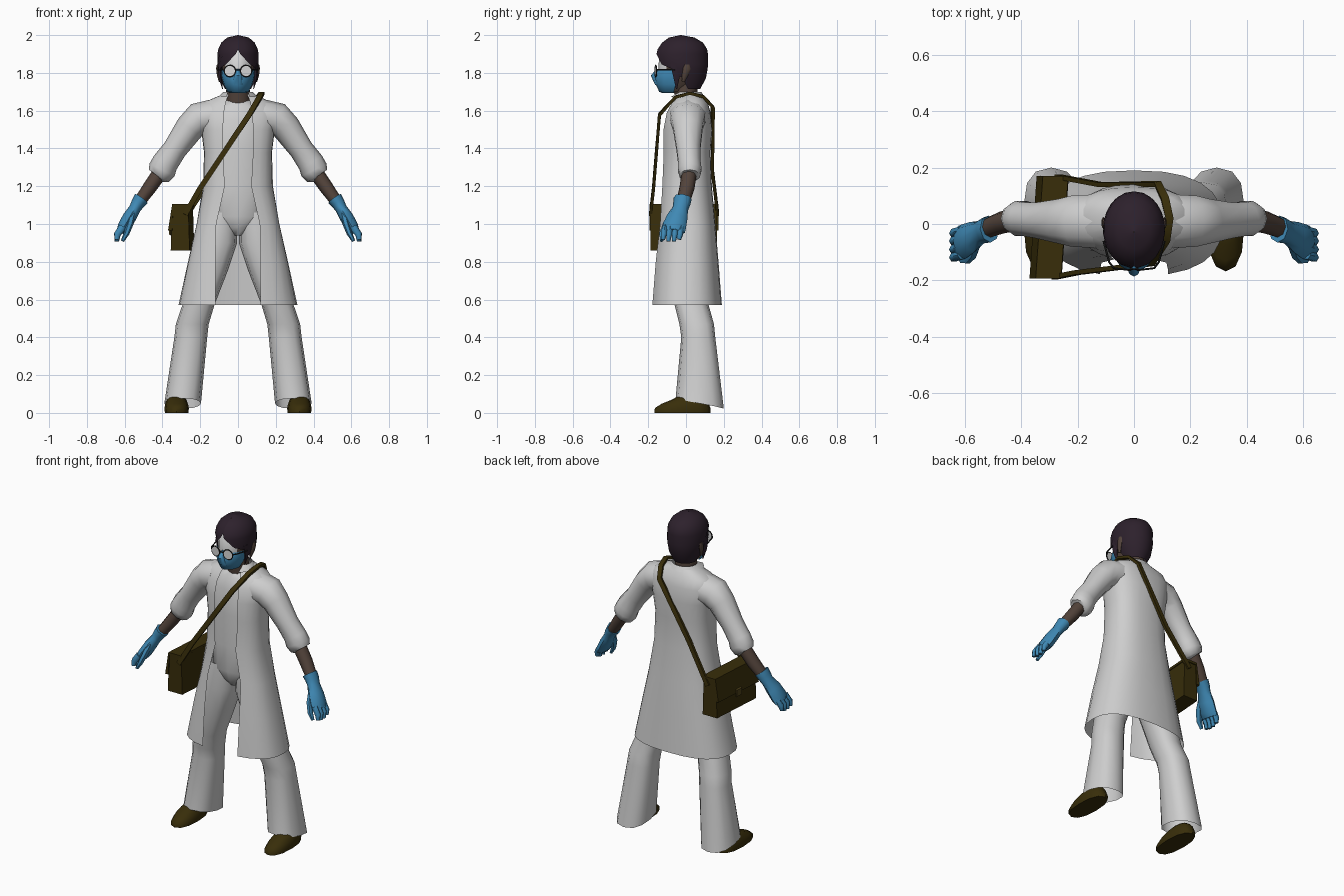
import bpy, bmesh, math
from mathutils import Vector as V


def material(name, r, g, b):
    m = bpy.data.materials.new(name)
    m.diffuse_color = (r, g, b, 1)
    return m


WHITE = material("coat white", .62, .62, .62)
PALE = material("lens white", .68, .68, .68)
SKIN = material("brown skin", .085, .056, .043)
BLUE = material("glove blue", .05, .25, .46)
HAIR = material("dark hair", .026, .015, .025)
LEATHER = material("olive leather", .040, .027, .003)
BUCKLE = material("buckle tan", .08, .055, .01)
BLACK = material("frame black", .012, .012, .012)


def loft(name, rings, mat, closed=True, caps=True, angle=50):
    """Skin a list of equal-length point rings."""
    bm = bmesh.new()
    vs = [[bm.verts.new(p) for p in r] for r in rings]
    n = len(vs[0])
    for a, b in zip(vs, vs[1:]):
        for i in range(n if closed else n - 1):
            j = (i + 1) % n
            bm.faces.new((a[i], a[j], b[j], b[i]))
    if caps and closed:
        bm.faces.new(vs[0][::-1])
        bm.faces.new(vs[-1])
    bmesh.ops.remove_doubles(bm, verts=bm.verts, dist=1e-5)
    bmesh.ops.recalc_face_normals(bm, faces=bm.faces)
    me = bpy.data.meshes.new(name)
    bm.to_mesh(me)
    bm.free()
    me.materials.append(mat)
    me.shade_smooth()
    me.set_sharp_from_angle(angle=math.radians(angle))
    ob = bpy.data.objects.new(name, me)
    bpy.context.collection.objects.link(ob)
    return ob


def spow(v, p):
    return math.copysign(abs(v) ** p, v)


def oval(z, a, yf, yb, cx=0, n=12, t0=0, t1=360, p=1.0, tilt=0):
    """Horizontal (super)ellipse or arc; angle 0 is the front (-y)."""
    full = abs(t1 - t0) >= 360
    c, b = (yf + yb) / 2, (yb - yf) / 2
    pts = []
    for i in range(n):
        t = math.radians(t0 + (t1 - t0) * i / (n if full else n - 1))
        pts.append(V((cx + a * spow(math.sin(t), p), c - b * spow(math.cos(t), p),
                      z + tilt * math.cos(t))))
    return pts


def tube(name, secs, mat, n=8, angle=60):
    """Limb through (x, y, z, thickness, y-width) sections."""
    rings = []
    for i, (x, y, z, ru, rv) in enumerate(secs):
        d = V(secs[min(i + 1, len(secs) - 1)][:3]) - V(secs[max(i - 1, 0)][:3])
        u = d.cross(V((0, 1, 0))).normalized()
        v = u.cross(d).normalized()
        rings.append([V((x, y, z)) + u * ru * math.cos(2 * math.pi * k / n)
                      + v * rv * math.sin(2 * math.pi * k / n) for k in range(n)])
    return loft(name, rings, mat, angle=angle)


def slab(name, prof, y0, y1, mat, skew=.07):
    """Extrude an (x, z) outline along y, slightly turned."""
    return loft(name, [[V((x + skew * y, y, z)) for x, z in prof] for y in (y0, y1)], mat, angle=20)


# Open coat: z, half width, front y, back y, half width of front opening
COAT = [(.57, .315, -.185, .19, .12), (.80, .265, -.17, .172, .12), (1.0, .22, -.15, .155, .115),
        (1.2, .185, -.13, .137, .07), (1.38, .18, -.125, .13, .08), (1.5, .195, -.125, .14, .08),
        (1.59, .215, -.105, .13, .075), (1.645, .18, -.075, .115, .065), (1.685, .085, -.045, .085, .05)]
P = .8
rings = []
for z, a, yf, yb, gap in COAT:
    d = math.degrees(math.asin((gap / a) ** (1 / P)))
    rings.append(oval(z, a, yf, yb, n=23, t0=d, t1=360 - d, p=P))
loft("coat", rings, WHITE, closed=False)

# Folded collar
loft("collar", [oval(1.70, .076, -.05, .08, n=13, t0=45, t1=315),
                oval(1.672, .105, -.10, .10, n=13, t0=35, t1=325)], WHITE, closed=False)

# Shirt and pelvis
loft("shirt", [oval(z, a, -b, b + .01, n=14, p=.85) for z, a, b in [
    (.94, .03, .06), (.98, .075, .09), (1.04, .15, .105), (1.2, .155, .105), (1.4, .155, .105),
    (1.55, .16, .095), (1.62, .11, .07), (1.655, .065, .045)]], WHITE)

# Neck and head, with the brow left pale
loft("neck", [oval(1.60, .065, -.05, .06), oval(1.67, .064, -.06, .06), oval(1.76, .06, -.07, .06)], SKIN)
head = loft("head", [oval(z, a, f, b, n=14) for z, a, f, b in [
    (1.70, .045, -.125, .0), (1.74, .07, -.14, .05), (1.80, .083, -.147, .08),
    (1.88, .09, -.143, .09), (1.95, .07, -.1, .06)]], SKIN)
head.data.materials.append(PALE)
for f in head.data.polygons:
    if f.center.z > 1.79 and f.center.y < -.08:
        f.material_index = 1

# Face mask with a pointed nose
loft("mask", [oval(z, a, f, b, n=11, t0=-88, t1=88) for z, a, f, b in [
    (1.693, .04, -.125, .01), (1.70, .056, -.142, .02), (1.74, .077, -.16, .06),
    (1.785, .088, -.17, .09), (1.812, .09, -.152, .09)]], BLUE, closed=False)
loft("mask_nose", [oval(1.735, .03, -.163, -.13, n=8), oval(1.785, .022, -.186, -.13, n=8),
                   oval(1.82, .01, -.158, -.13, n=8)], BLUE)

# Hair cap: last value is the half angle of the face opening
loft("hair", [oval(z, a, f, b, n=19, t0=d, t1=360.01 - d - .02) for z, a, f, b, d in [
    (1.715, .07, -.08, .075, 100), (1.77, .098, -.13, .105, 88), (1.825, .108, -.15, .115, 60),
    (1.845, .11, -.155, .116, 36), (1.90, .11, -.157, .116, 6), (1.925, .106, -.15, .112, 0),
    (1.96, .09, -.127, .09, 0), (1.987, .058, -.09, .045, 0), (2.0, .002, -.03, -.026, 0)]],
     HAIR, closed=False)

# Glasses bridge
tube("glasses_bridge", [(-.014, -.16, 1.815, .004, .004), (.014, -.16, 1.815, .004, .004)], BLACK, 5)

for s, side in ((-1, "right"), (1, "left")):
    def limb(part, secs, mat, n=8):
        return tube(side + "_" + part, [(x * s, *r) for x, *r in secs], mat, n)

    # Glasses
    spot = (s * .043, -.16, 1.81)
    turn = (math.pi / 2, 0, s * .12)
    bpy.ops.mesh.primitive_torus_add(location=spot, rotation=turn, major_radius=.03,
                                     minor_radius=.0035, major_segments=16, minor_segments=5)
    rim = bpy.context.object
    rim.name = side + "_glasses_rim"
    rim.data.materials.append(BLACK)
    bpy.ops.mesh.primitive_cylinder_add(location=spot, rotation=turn, radius=.029,
                                        depth=.004, vertices=16)
    lens = bpy.context.object
    lens.name = side + "_lens"
    lens.data.materials.append(PALE)
    limb("glasses_temple", [(.072, -.156, 1.815, .004, .004), (.088, -.135, 1.817, .004, .004),
                            (.108, -.06, 1.815, .004, .004)], BLACK, 5)
    # Ear and side lock
    limb("ear", [(.096, -.015, 1.755, .006, .008), (.104, -.005, 1.79, .008, .016),
                 (.109, .005, 1.825, .007, .02), (.108, .006, 1.845, .004, .012)], SKIN)
    limb("hair_lock", [(.095, -.055, 1.85, .012, .03), (.096, -.05, 1.78, .01, .018),
                       (.082, -.05, 1.715, .002, .003)], HAIR, 5)
    # Rolled sleeve
    limb("sleeve", [(.13, .01, 1.57, .09, .10), (.21, .01, 1.555, .088, .095), (.255, .01, 1.51, .077, .082),
                    (.335, .013, 1.395, .064, .066), (.385, .018, 1.325, .07, .062),
                    (.402, .02, 1.287, .074, .065), (.42, .02, 1.255, .062, .055),
                    (.425, .02, 1.25, .04, .038)], WHITE, 10)
    limb("forearm", [(.40, .02, 1.29, .04, .04), (.47, .005, 1.19, .037, .04),
                     (.535, -.02, 1.10, .03, .035)], SKIN)
    # Glove
    limb("glove", [(.512, -.018, 1.135, .041, .048), (.53, -.022, 1.11, .036, .046),
                   (.547, -.03, 1.08, .031, .042), (.575, -.047, 1.035, .036, .056),
                   (.603, -.062, .985, .035, .062), (.618, -.066, .96, .026, .06)], BLUE)
    for i, (y, drop) in enumerate([(-.11, .008), (-.082, 0), (-.052, 0), (-.024, .01)]):
        limb("finger_%d" % i, [(.61, y, .985, .02, .017), (.639, y - .008, .945, .018, .017),
                               (.642, y - .012, .908 + drop, .012, .012)], BLUE, 6)
    limb("thumb", [(.56, -.07, 1.05, .018, .022), (.572, -.105, 1.0, .018, .02),
                   (.59, -.125, .95, .015, .017), (.612, -.13, .91, .009, .01)], BLUE, 6)
    # Flared trouser leg: z, centre x, half width, front y, back y, hem tilt
    loft(side + "_trouser_leg", [oval(z, a, f, b, s * cx, 12, p=.82, tilt=t) for z, cx, a, f, b, t in [
        (1.06, .085, .08, -.09, .10, 0), (.90, .113, .108, -.095, .12, 0), (.75, .155, .10, -.08, .12, 0),
        (.57, .21, .085, -.06, .12, 0), (.47, .242, .087, -.035, .148, 0), (.40, .25, .087, -.025, .155, 0),
        (.05, .293, .097, -.055, .20, .027)]], WHITE, caps=False)
    # Shoe
    loft(side + "_shoe", [oval(z, a, f, b, s * .325, 12, p=.85) for z, a, f, b in [
        (0, .062, -.168, .13), (.025, .065, -.165, .13), (.048, .06, -.13, .12),
        (.07, .052, -.075, .11), (.085, .038, -.045, .09)]], LEATHER)

# Satchel: body, overhanging flap, buckle
slab("satchel_body", [(-.343, .86), (-.243, .86), (-.25, 1.09), (-.335, 1.09)], -.188, .165, LEATHER)
slab("satchel_flap", [(-.245, 1.105), (-.335, 1.105), (-.357, .965), (-.335, .965), (-.33, 1.09),
                      (-.245, 1.09)], -.194, .171, LEATHER)
slab("buckle", [(-.354, .99), (-.362, .985), (-.362, .945), (-.354, .94)], -.035, .01, BUCKLE)

# Shoulder strap: flat band whose face follows the body
path = [V(p) for p in [(-.28, -.188, 1.05), (-.2, -.172, 1.19), (-.06, -.155, 1.40), (.06, -.14, 1.58),
                       (.115, -.055, 1.672), (.126, .02, 1.692), (.11, .09, 1.675), (.085, .142, 1.62),
                       (-.12, .14, 1.28), (-.27, .168, 1.05)]]
rings = []
for i, p in enumerate(path):
    d = (path[min(i + 1, len(path) - 1)] - path[max(i - 1, 0)]).normalized()
    out = V((0, p.y - .01, max(0, p.z - 1.55)))
    w = d.cross(out).normalized() * .014
    h = w.cross(d).normalized() * .008
    rings.append([p + w + h, p - w + h, p - w - h, p + w - h])
loft("shoulder_strap", rings, LEATHER, angle=40)
